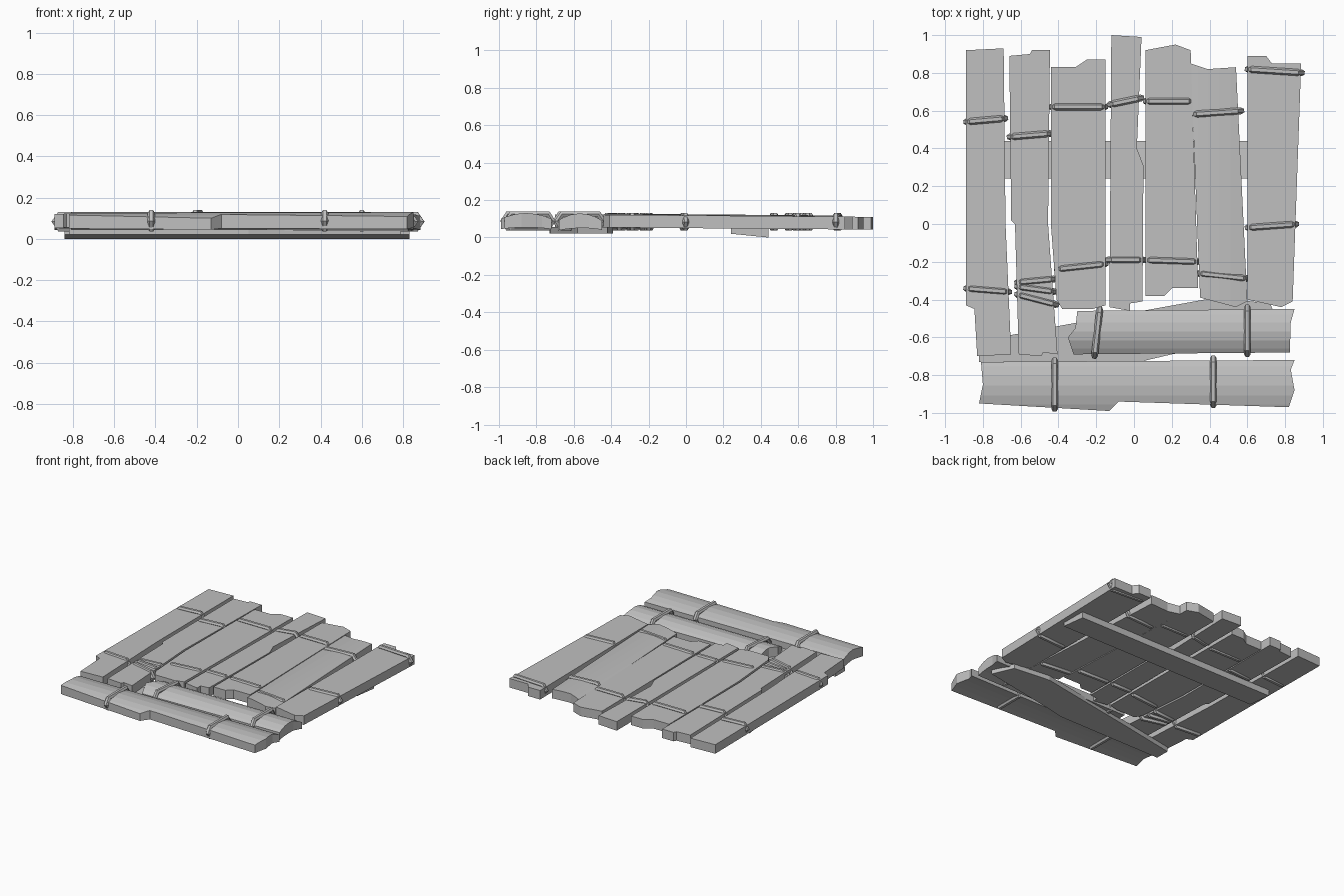
import bpy
import bmesh
from mathutils import Vector

default_cube = bpy.data.objects.get("Cube")
if default_cube:
    bpy.data.objects.remove(default_cube, do_unlink=True)

# One weathered grey for everything
GREY = (0.52, 0.52, 0.52, 1.0)
wood = bpy.data.materials.new("weathered_grey")
wood.use_nodes = True
wood.diffuse_color = GREY
wood.node_tree.nodes["Principled BSDF"].inputs["Base Color"].default_value = GREY


def plank(name, outline, bottom=0.05, top=0.118, slope=-0.008, arch=0.0, along="y"):
    """Extrude a ragged outline; slope tilts it along y, arch domes it across its width."""
    bm = bmesh.new()
    lower = bm.faces.new([bm.verts.new((x, y, bottom)) for x, y in outline])
    extruded = bmesh.ops.extrude_face_region(bm, geom=[lower])
    raised = [v for v in extruded["geom"] if isinstance(v, bmesh.types.BMVert)]
    bmesh.ops.translate(bm, verts=raised, vec=(0, 0, top - bottom))

    axis = 0 if along == "y" else 1
    low = min(p[axis] for p in outline)
    high = max(p[axis] for p in outline)
    centre, half = (low + high) / 2, (high - low) / 2
    if arch:
        normal = Vector((1, 0, 0)) if axis == 0 else Vector((0, 1, 0))
        for step in (-0.75, -0.4, 0, 0.4, 0.75):
            bmesh.ops.bisect_plane(bm, geom=bm.verts[:] + bm.edges[:] + bm.faces[:],
                                   plane_co=normal * (centre + step * half), plane_no=normal)
    middle = (bottom + top) / 2
    for v in bm.verts:
        dome = arch * (1 - ((v.co[axis] - centre) / half) ** 2)
        v.co.z += slope * v.co.y + (dome if v.co.z > middle else dome * 0.3)

    bmesh.ops.recalc_face_normals(bm, faces=bm.faces)
    mesh = bpy.data.meshes.new(name)
    bm.to_mesh(mesh)
    bm.free()
    mesh.materials.append(wood)
    obj = bpy.data.objects.new(name, mesh)
    bpy.context.collection.objects.link(obj)
    return obj


def rope(name, start, end, bottom=0.05, top=0.117):
    """Closed rope loop wrapped around a plank from one edge to the other."""
    a, b = Vector(start), Vector(end)
    inset = (b - a).normalized()
    a, b = a + inset * 0.012, b - inset * 0.012
    inner_a, inner_b = a + inset * 0.025, b - inset * 0.025
    middle = (bottom + top) / 2
    loop = [(a, middle), (inner_a, top), (inner_b, top),
            (b, middle), (inner_b, bottom), (inner_a, bottom)]
    curve = bpy.data.curves.new(name, "CURVE")
    curve.dimensions = "3D"
    curve.bevel_depth = 0.018
    curve.bevel_resolution = 1
    spline = curve.splines.new("POLY")
    spline.points.add(len(loop) - 1)
    for point, (p, z) in zip(spline.points, loop):
        point.co = (p.x, p.y, z, 1)
    spline.use_cyclic_u = True
    curve.materials.append(wood)
    obj = bpy.data.objects.new(name, curve)
    bpy.context.collection.objects.link(obj)
    bpy.ops.object.select_all(action="DESELECT")
    obj.select_set(True)
    bpy.context.view_layer.objects.active = obj
    bpy.ops.object.convert(target="MESH")
    bpy.ops.object.shade_smooth_by_angle()


# Upright planks, from the right side of the model to its left
plank("upright_plank_outer_right", [
    (-.89, .92), (-.69, .93), (-.68, 0), (-.65, -.69),
    (-.83, -.7), (-.845, -.45), (-.89, -.43)])
plank("upright_plank_right", [
    (-.66, .89), (-.55, .9), (-.54, .92), (-.445, .92), (-.455, 0), (-.405, -.69),
    (-.48, -.68), (-.49, -.7), (-.61, -.69), (-.63, 0), (-.65, .02)])
plank("upright_plank_inner_right", [
    (-.44, .83), (-.31, .83), (-.25, .87), (-.15, .87), (-.15, -.43),
    (-.22, -.45), (-.38, -.45), (-.41, -.4), (-.44, 0)])
plank("upright_plank_centre", [
    (-.12, 1), (.04, .99), (.015, .4), (.05, .31), (.045, -.41),
    (-.02, -.42), (-.02, -.46), (-.13, -.44)])
plank("upright_plank_inner_left", [
    (.06, .92), (.22, .95), (.3, .92), (.34, -.34),
    (.2, -.34), (.16, -.38), (.06, -.38)])
plank("upright_plank_left", [
    (.3, .85), (.39, .82), (.54, .83), (.6, -.41), (.54, -.44), (.35, -.39)],
    top=0.112, arch=0.012)
plank("upright_plank_outer_left", [
    (.6, .89), (.7, .89), (.73, .85), (.885, .85), (.84, -.41), (.78, -.44), (.6, -.4)])

# Domed cross planks at the front
plank("upper_cross_plank", [
    (-.3, -.46), (.85, -.45), (.83, -.52), (.825, -.68), (-.32, -.69), (-.35, -.6), (-.31, -.55)],
    top=0.1, slope=0.02, arch=0.04, along="x")
plank("lower_cross_plank", [
    (-.81, -.73), (.85, -.72), (.83, -.77), (.85, -.88), (.82, -.97),
    (-.08, -.94), (-.13, -.99), (-.82, -.95), (-.8, -.85)],
    bottom=0.045, top=0.1, slope=0, arch=0.03, along="x")

# Supports underneath
plank("diagonal_brace", [
    (-.82, -.73), (.05, -.725), (.2, -.69), (.79, -.58), (.72, -.42),
    (.43, -.39), (-.4, -.54), (-.82, -.62)],
    bottom=0.02, top=0.055, slope=0)
plank("rear_crossbeam", [
    (-.84, .24), (.83, .24), (.83, .44), (-.84, .44)],
    bottom=0.044, top=0.092, slope=-0.1)

# Rope lashings, two or more to each plank
lashings = {
    "outer_right": [((-.9, .54), (-.67, .56)), ((-.9, -.34), (-.65, -.36))],
    "right": [((-.67, .46), (-.43, .48)), ((-.63, -.31), (-.41, -.29)),
              ((-.63, -.33), (-.41, -.36)), ((-.63, -.37), (-.4, -.43))],
    "inner_right": [((-.45, .62), (-.14, .62)), ((-.42, -.24), (-.14, -.21))],
    "centre": [((-.14, .63), (.05, .67)), ((-.15, -.19), (.06, -.19))],
    "inner_left": [((.05, .65), (.32, .65)), ((.05, -.19), (.35, -.2))],
    "left": [((.3, .58), (.58, .6)), ((.33, -.26), (.61, -.29))],
    "outer_left": [((.59, .82), (.9, .8)), ((.59, -.02), (.87, 0))],
    "upper_cross": [((-.21, -.71), (-.18, -.44)), ((.6, -.7), (.6, -.43))],
    "lower_cross": [((-.42, -.99), (-.42, -.71)), ((.42, -.97), (.42, -.7))],
}
for part, ends in lashings.items():
    for number, (start, end) in enumerate(ends, 1):
        height = 0.125 if "cross" in part else 0.117
        rope(f"{part}_rope_{number}", start, end, top=height)
